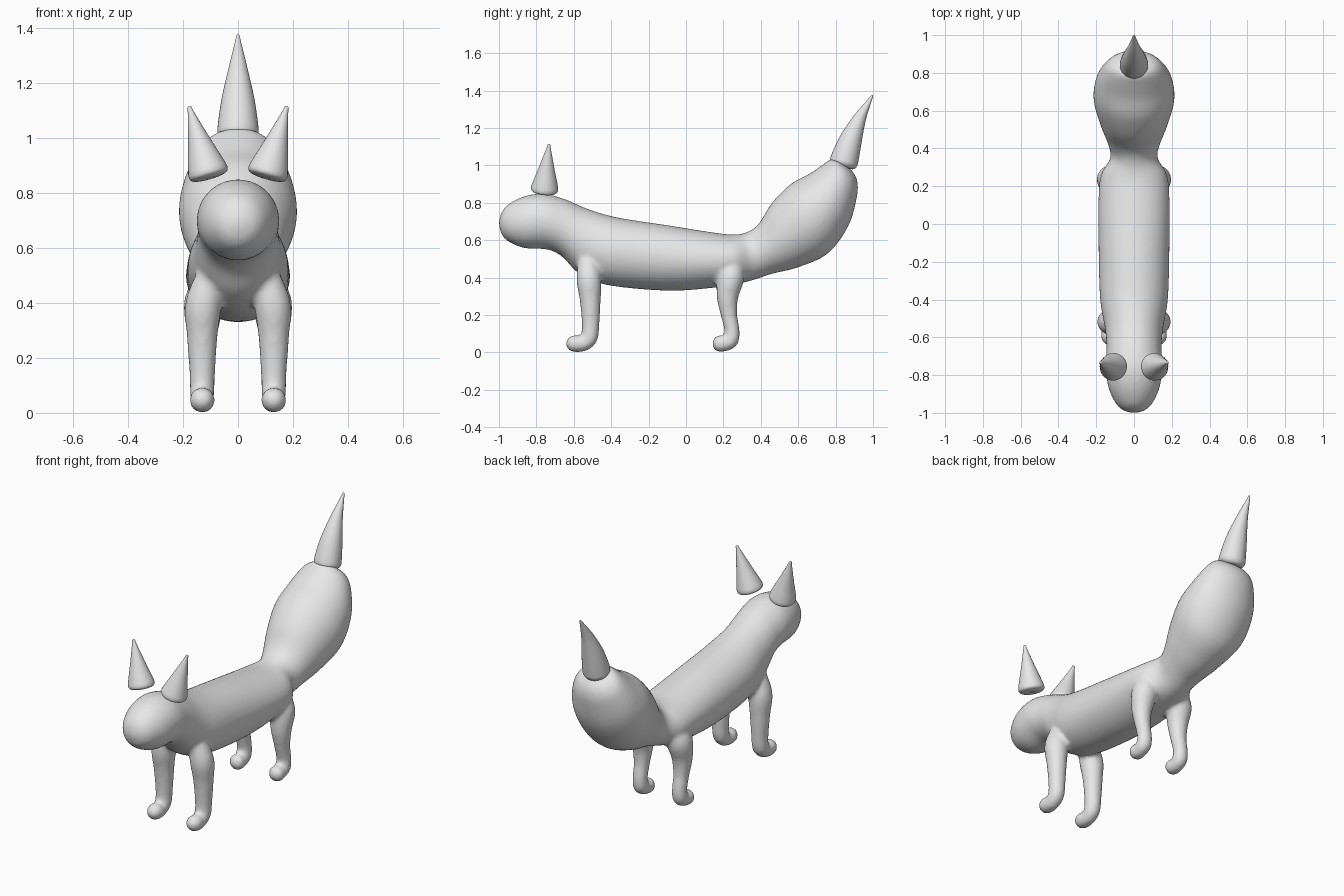
import bpy, bmesh, math
from mathutils import Vector

cube = bpy.data.objects.get("Cube")
if cube:
    bpy.data.objects.remove(cube, do_unlink=True)

# One plain grey for every part
grey = bpy.data.materials.new("plain_grey")
grey.use_nodes = True
colour = (0.8, 0.8, 0.8, 1)
grey.diffuse_color = colour
grey.node_tree.nodes["Principled BSDF"].inputs["Base Color"].default_value = colour


def spline(rows, steps=5):
    """Smoothly interpolate a list of number rows (Catmull-Rom)."""
    rows = [Vector(row) for row in rows]
    last = len(rows) - 1
    result = []
    for i in range(last):
        a, b = rows[max(i - 1, 0)], rows[i]
        c, d = rows[i + 1], rows[min(i + 2, last)]
        for k in range(steps):
            t = k / steps
            result.append(b + (c - a) * (t / 2)
                          + (a * 2 - b * 5 + c * 4 - d) * (t * t / 2)
                          + (b * 3 - a - c * 3 + d) * (t ** 3 / 2))
    return result + [rows[-1]]


def loft(bm, sections, sides=32):
    """Skin elliptical sections, each a centre and two half axes."""
    rings = []
    for centre, u, v in sections:
        angles = [math.tau * k / sides for k in range(sides)]
        rings.append([bm.verts.new(centre + u * math.cos(a) + v * math.sin(a))
                      for a in angles])
    for lower, upper in zip(rings, rings[1:]):
        for k in range(sides):
            n = (k + 1) % sides
            bm.faces.new((lower[k], lower[n], upper[n], upper[k]))
    bm.faces.new(rings[0])
    bm.faces.new(rings[-1])


def tube(bm, points):
    """Round tube through rows of x, y, z, radius."""
    rows = spline(points)
    centres = [row.to_3d() for row in rows]
    sections = []
    for i, row in enumerate(rows):
        ahead = centres[min(i + 1, len(rows) - 1)]
        along = (ahead - centres[max(i - 1, 0)]).normalized()
        u = Vector((1, 0, 0))
        u = (u - along * u.dot(along)).normalized()
        radius = max(row[3], 0.002)
        sections.append((centres[i], u * radius, along.cross(u) * radius))
    loft(bm, sections)


def finish(bm, name):
    bmesh.ops.recalc_face_normals(bm, faces=bm.faces)
    mesh = bpy.data.meshes.new(name)
    for face in bm.faces:
        face.smooth = True
    bm.to_mesh(mesh)
    bm.free()
    mesh.materials.append(grey)
    obj = bpy.data.objects.new(name, mesh)
    bpy.context.collection.objects.link(obj)
    return obj


# Head, torso and bushy tail: upper y, z, lower y, z and half width
spine = [
    (-1.0, .70, -1.0, .68, .012),
    (-.985, .75, -.985, .63, .06),
    (-.945, .795, -.945, .59, .10),
    (-.86, .836, -.86, .557, .137),
    (-.76, .848, -.74, .55, .15),
    (-.65, .82, -.66, .51, .145),
    (-.52, .765, -.57, .42, .155),
    (-.36, .72, -.42, .36, .18),
    (-.1, .68, -.1, .33, .188),
    (.12, .645, .14, .345, .188),
    (.25, .63, .27, .365, .175),
    (.33, .645, .37, .39, .125),
    (.39, .69, .46, .42, .138),
    (.46, .80, .6, .455, .178),
    (.56, .90, .76, .53, .214),
    (.66, .955, .87, .68, .20),
    (.74, 1.01, .915, .84, .155),
    (.78, 1.035, .915, .92, .11),
    (.81, 1.03, .89, .97, .05),
]
body = bmesh.new()
sections = []
for ty, tz, by, bz, width in spline(spine):
    top, bottom = Vector((0, ty, tz)), Vector((0, by, bz))
    sections.append(((top + bottom) / 2, Vector((width, 0, 0)), (top - bottom) / 2))
loft(body, sections, 48)

# Legs with small forward feet
front_leg = [
    (.09, -.53, .54, .04), (.125, -.52, .40, .066), (.13, -.512, .28, .056),
    (.13, -.51, .15, .047), (.13, -.517, .078, .045), (.13, -.55, .047, .042),
    (.13, -.595, .047, .046), (.13, -.628, .047, .033), (.13, -.642, .047, .01),
]
hind_leg = [
    (.09, .25, .52, .04), (.122, .24, .41, .072), (.13, .222, .3, .058),
    (.13, .23, .2, .044), (.13, .246, .12, .041), (.13, .24, .068, .043),
    (.13, .21, .047, .041), (.13, .175, .047, .045), (.13, .152, .047, .032),
    (.13, .142, .047, .01),
]
for side in (1, -1):
    for leg in (front_leg, hind_leg):
        tube(body, [(side * x, y, z, r) for x, y, z, r in leg])

# Fuse the limbs into the torso with soft joins
body = finish(body, "body")
fuse = body.modifiers.new("fuse", "REMESH")
fuse.mode = "VOXEL"
fuse.voxel_size = 0.012
fuse.use_smooth_shade = True
soften = body.modifiers.new("soften", "SMOOTH")
soften.factor = 0.5
soften.iterations = 6

# Pointed ears leaning outward: fraction along the ear and radius
ear_profile = [(-.01, .002), (-.008, .04), (.02, .066), (.08, .073), (.2, .066),
               (.45, .046), (.7, .027), (.92, .011), (.985, .007), (1, .002)]
for side, name in ((1, "left_ear"), (-1, "right_ear")):
    base = Vector((side * .103, -.758, .855))
    tip = Vector((side * .178, -.732, 1.115))
    ear = bmesh.new()
    tube(ear, [(*base.lerp(tip, t), r) for t, r in ear_profile])
    finish(ear, name)

# Curved pointed tail tip
tail_tip = bmesh.new()
tube(tail_tip, [
    (0, .836, .99, .002), (0, .837, .994, .05), (0, .842, 1.01, .072),
    (0, .85, 1.04, .074), (0, .882, 1.14, .06), (0, .928, 1.25, .035),
    (0, .975, 1.335, .014), (0, .994, 1.37, .006), (0, .997, 1.376, .002),
])
finish(tail_tip, "tail_tip")
